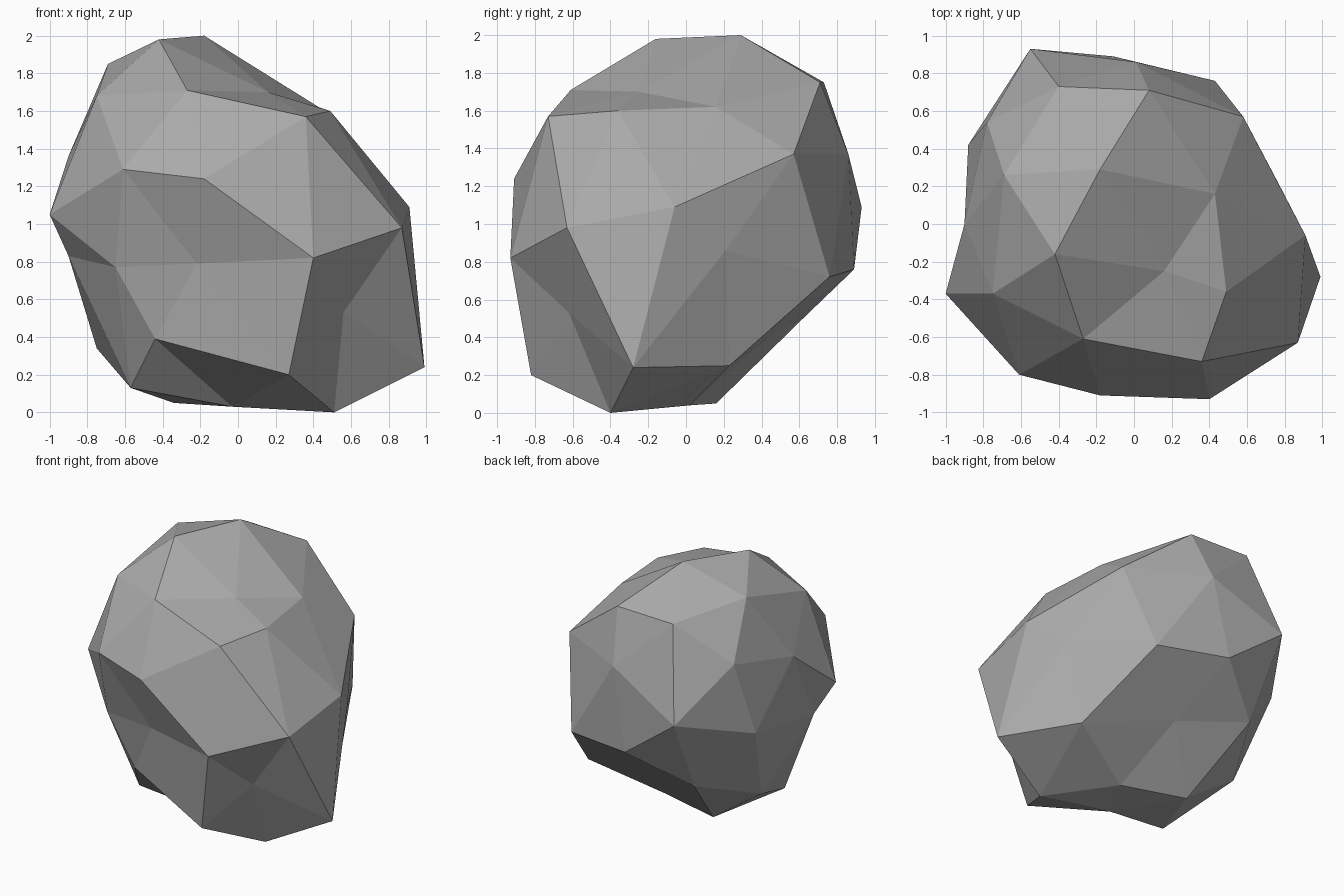
import bpy
import bmesh
from mathutils import Vector

# Remove the default cube only
cube = bpy.data.objects.get("Cube")
if cube:
    bpy.data.objects.remove(cube, do_unlink=True)

# Corner points of the boulder, grouped by region, in hundredths of a unit
crown = [(-18, 29, 200), (-42, -16, 198), (-69, 26, 185), (-27, -61, 171),
         (16, -25, 170), (43, 16, 162), (8, 71, 175), (-40, 73, 175)]
front_shoulder = [(36, -73, 157), (49, -36, 160), (-75, -37, 168),
                  (-61, -80, 129), (-18, -91, 124)]
front_face = [(40, -93, 82), (-22, -72, 79), (-65, -64, 77),
              (-44, -61, 39), (27, -82, 20), (56, -62, 53)]
left_flank = [(87, -63, 98), (91, -6, 109), (58, 57, 137),
              (77, 21, 86), (99, -28, 24), (66, 23, 25)]
right_flank = [(-78, 54, 147), (-88, 42, 93), (-90, 0, 136),
               (-100, -37, 105), (-90, -25, 83), (-75, 17, 34)]
back_face = [(1, 86, 137), (-55, 93, 109), (-11, 89, 76),
             (43, 76, 72), (-51, 63, 51), (1, 45, 41)]
underside = [(51, -40, 0), (-57, -37, 13), (-34, 16, 5),
             (-3, -29, 3), (14, 2, 4)]
regions = (crown, front_shoulder, front_face, left_flank,
           right_flank, back_face, underside)
centre = Vector((0, 0, 1))


def make_stone_material():
    """One plain grey for the whole boulder."""
    material = bpy.data.materials.new("stone_grey")
    material.use_nodes = True
    grey = (0.4, 0.4, 0.4, 1)
    material.diffuse_color = grey
    shader = next(node for node in material.node_tree.nodes
                  if node.type == "BSDF_PRINCIPLED")
    shader.inputs["Base Color"].default_value = grey
    shader.inputs["Roughness"].default_value = 0.9
    return material


def build_faceted_shell(points):
    """Join the points as facets around a ball, then push each corner
    out or in to its place, so that shallow dents survive."""
    bm = bmesh.new()
    target = {}
    for point in points:
        vert = bm.verts.new((point - centre).normalized())
        target[vert] = point
    bmesh.ops.convex_hull(bm, input=list(bm.verts))
    for vert, point in target.items():
        vert.co = point
    bmesh.ops.recalc_face_normals(bm, faces=list(bm.faces))
    for face in bm.faces:
        face.smooth = False
    return bm


# Boulder
points = [Vector(corner) / 100 for region in regions for corner in region]
shell = build_faceted_shell(points)
mesh = bpy.data.meshes.new("boulder")
shell.to_mesh(mesh)
shell.free()
mesh.materials.append(make_stone_material())
boulder = bpy.data.objects.new("boulder", mesh)
bpy.context.scene.collection.objects.link(boulder)
